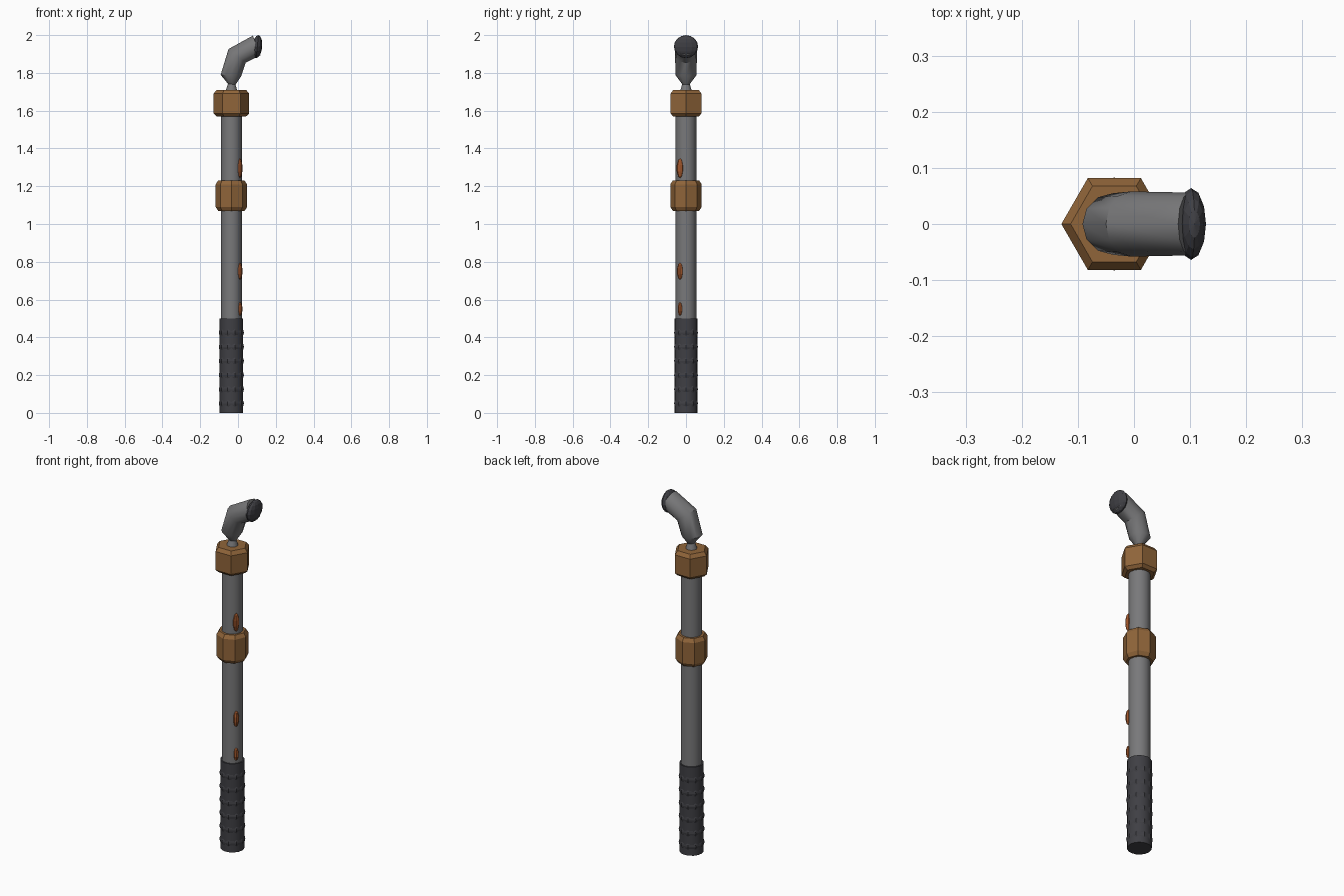
import bpy, bmesh, math
from mathutils import Vector

if "Cube" in bpy.data.objects:
    bpy.data.objects.remove(bpy.data.objects["Cube"])

AX = -0.035  # x of the shaft axis


def material(name, rgb):
    m = bpy.data.materials.new(name)
    m.diffuse_color = (*rgb, 1)
    m.use_nodes = True
    m.node_tree.nodes["Principled BSDF"].inputs["Base Color"].default_value = m.diffuse_color
    return m


STEEL = material("steel grey", (0.19, 0.19, 0.195))
RUBBER = material("dark rubber", (0.05, 0.05, 0.058))
BRONZE = material("bronze brown", (0.28, 0.13, 0.042))
RUST = material("rust orange", (0.36, 0.095, 0.025))


def finish(ob, name, mat, smooth):
    ob.name = name
    ob.data.materials.append(mat)
    if smooth:
        bpy.ops.object.select_all(action='DESELECT')
        bpy.context.view_layer.objects.active = ob
        ob.select_set(True)
        bpy.ops.object.shade_smooth_by_angle(angle=math.radians(40))
    return ob


def loft(name, rings, sides, mat, smooth=False):
    """Closed skin through rings of (x, z, radius, tilt about y)."""
    bm = bmesh.new()
    loops = []
    for x, z, r, tilt in rings:
        loop = []
        for i in range(sides):
            a = 2 * math.pi * i / sides
            u = r * math.cos(a)
            loop.append(bm.verts.new((x + u * math.cos(tilt), r * math.sin(a), z - u * math.sin(tilt))))
        loops.append(loop)
    for a, b in zip(loops, loops[1:]):
        for i in range(sides):
            j = (i + 1) % sides
            bm.faces.new((a[i], a[j], b[j], b[i]))
    bm.faces.new(loops[0][::-1])
    bm.faces.new(loops[-1])
    bmesh.ops.recalc_face_normals(bm, faces=bm.faces)
    me = bpy.data.meshes.new(name)
    bm.to_mesh(me)
    bm.free()
    ob = bpy.data.objects.new(name, me)
    bpy.context.collection.objects.link(ob)
    return finish(ob, name, mat, smooth)


def upright(name, profile, sides, mat, smooth=False):
    return loft(name, [(AX, z, r, 0) for z, r in profile], sides, mat, smooth)


def ball(name, loc, scale, rot, segs, rings, mat, smooth):
    bpy.ops.mesh.primitive_uv_sphere_add(segments=segs, ring_count=rings, radius=1, location=loc, rotation=rot)
    ob = bpy.context.object
    ob.scale = scale
    return finish(ob, name, mat, smooth)


# Shaft and rubber grip
upright("shaft", [(0.45, 0.055), (1.62, 0.055)], 16, STEEL, True)
upright("grip", [(0, 0.062), (0.5, 0.062)], 16, RUBBER, True)

# Grip ridges
for k in range(6):
    z = 0.05 + 0.075 * k
    upright(f"grip_ridge_{k + 1}",
            [(z - 0.025, 0.058), (z - 0.01, 0.0645), (z, 0.066), (z + 0.01, 0.0645), (z + 0.025, 0.058)],
            10, RUBBER)

# Coupling nuts: eight sided below, six sided above
upright("middle_nut", [(1.07, 0.07), (1.09, 0.083), (1.21, 0.083), (1.23, 0.07)], 8, BRONZE)
upright("top_nut", [(1.57, 0.078), (1.585, 0.0945), (1.69, 0.0945), (1.71, 0.078)], 6, BRONZE)

# Pinched neck running into the bent pipe
loft("bent_pipe", [
    (AX, 1.69, 0.036, 0), (-0.033, 1.74, 0.02, 0.1), (-0.037, 1.787, 0.055, 0.05),
    (-0.005, 1.89, 0.058, 0.68), (0.099, 1.945, 0.056, 1.2)], 12, STEEL, True)

# Rounded end cap
ball("end_cap", (0.102, 0, 1.939), (0.026, 0.064, 0.061), (0, 0.1, 0), 12, 8, RUBBER, False)

# Rust patches on the shaft
for k, (z, h, w) in enumerate([(1.295, 0.052, 0.019), (0.75, 0.045, 0.017), (0.55, 0.036, 0.013)]):
    ball(f"rust_patch_{k + 1}", (0.01, -0.031, z), (0.014, w, h), (0, 0, 0), 8, 5, RUST, False)
